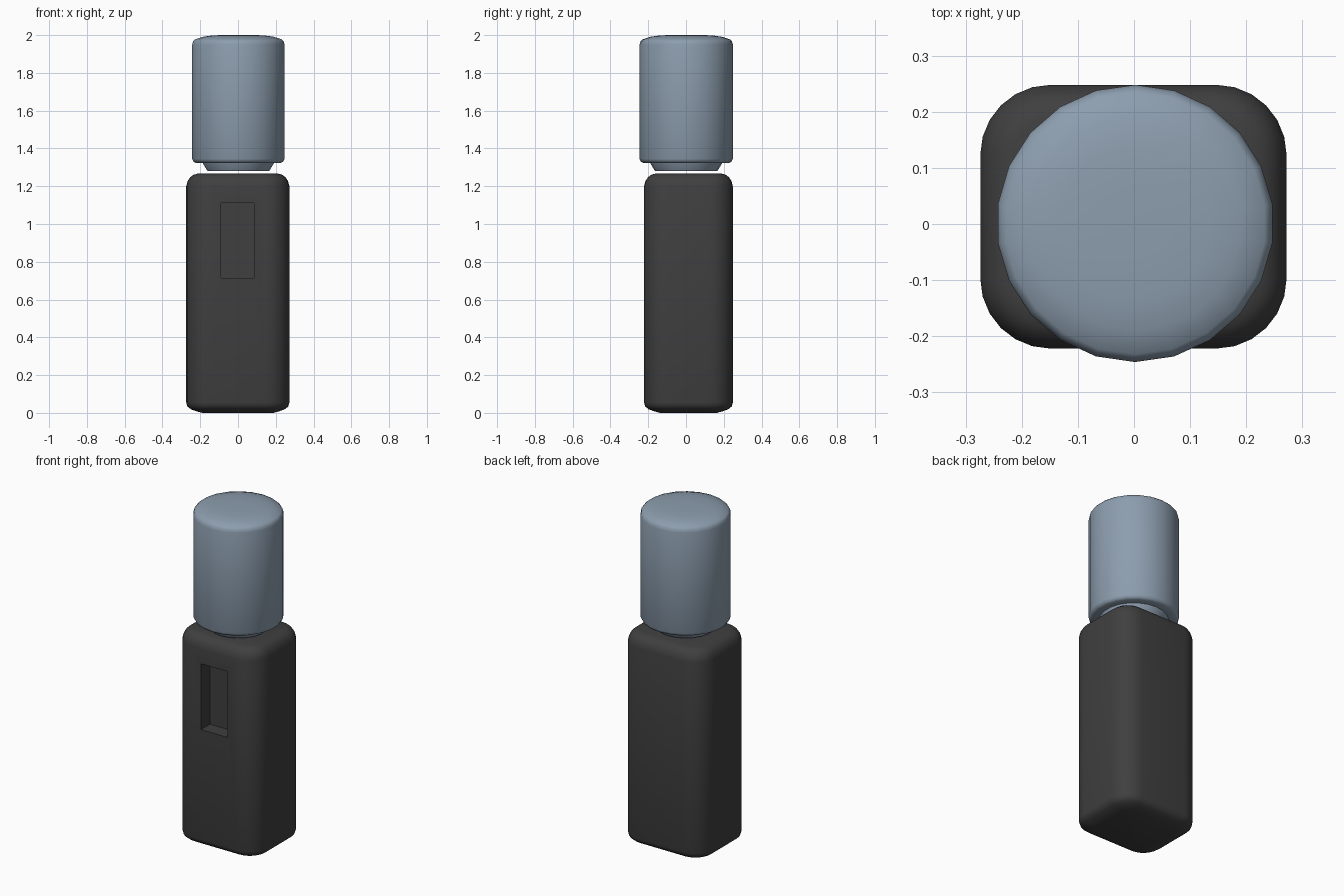
import bpy, bmesh, math

if "Cube" in bpy.data.objects:
    bpy.data.objects.remove(bpy.data.objects["Cube"])


def material(name, color):
    m = bpy.data.materials.new(name)
    m.diffuse_color = (*color, 1)
    m.use_nodes = True
    m.node_tree.nodes["Principled BSDF"].inputs["Base Color"].default_value = m.diffuse_color
    return m


def finish(bm, name, mat, angle):
    bmesh.ops.recalc_face_normals(bm, faces=bm.faces)
    me = bpy.data.meshes.new(name)
    bm.to_mesh(me)
    bm.free()
    ob = bpy.data.objects.new(name, me)
    bpy.context.collection.objects.link(ob)
    me.materials.append(mat)
    bpy.ops.object.select_all(action='DESELECT')
    ob.select_set(True)
    bpy.context.view_layer.objects.active = ob
    bpy.ops.object.shade_smooth_by_angle(angle=math.radians(angle))
    return ob


def loft(bm, rings):
    """Skin a stack of equal rings and cap both ends."""
    loops = [[bm.verts.new(p) for p in r] for r in rings]
    for a, b in zip(loops, loops[1:]):
        for i in range(len(a)):
            j = (i + 1) % len(a)
            bm.faces.new((a[i], a[j], b[j], b[i]))
    bm.faces.new(loops[0][::-1])
    bm.faces.new(loops[-1])
    return loops


def rounded_rect(inset, z, steps=6):
    hx, hy, r, cx, cy = 0.273, 0.235, 0.125, -0.001, 0.013
    pts = []
    for k, (sx, sy) in enumerate(((1, 1), (-1, 1), (-1, -1), (1, -1))):
        for s in range(steps + 1):
            a = (k + s / steps) * math.pi / 2
            pts.append((cx + sx * (hx - r) + (r - inset) * math.cos(a),
                        cy + sy * (hy - r) + (r - inset) * math.sin(a), z))
    return pts


charcoal = material("charcoal plastic", (0.05, 0.05, 0.05))
blue_grey = material("blue grey bottle", (0.265, 0.34, 0.425))

# Cabinet: rounded box with softened top and bottom
bm = bmesh.new()
loft(bm, [rounded_rect(i, z) for i, z in (
    (0.085, 0.0), (0.055, 0.008), (0.025, 0.019), (0.006, 0.034), (0.0, 0.055),
    (0.0, 1.20), (0.007, 1.227), (0.02, 1.247), (0.037, 1.26), (0.06, 1.267))])

# Tap niche: replace the big front panel by a frame and a recess
bm.normal_update()
panel = max((f for f in bm.faces if f.normal.y < -0.99), key=lambda f: f.calc_area())
outer = sorted(panel.verts, key=lambda v: (v.co.z > 0.6, v.co.x))
outer = [outer[0], outer[1], outer[3], outer[2]]
y = outer[0].co.y
bm.faces.remove(panel)
corners = ((-0.09, 0.715), (0.086, 0.715), (0.086, 1.11), (-0.09, 1.11))
rim = [bm.verts.new((x, y, z)) for x, z in corners]
back = [bm.verts.new((x, y + 0.085, z)) for x, z in corners]
for a, b in ((outer, rim), (rim, back)):
    for i in range(4):
        j = (i + 1) % 4
        bm.faces.new((a[i], a[j], b[j], b[i]))
bm.faces.new(back)
finish(bm, "cabinet", charcoal, 40)

# Water bottle: lathe with neck underneath and a softly domed top
bm = bmesh.new()
profile = ((0.165, 1.28), (0.188, 1.318), (0.19, 1.324), (0.228, 1.324),
           (0.24, 1.33), (0.247, 1.345), (0.247, 1.95), (0.242, 1.968),
           (0.233, 1.977), (0.19, 1.991), (0.135, 1.999), (0.05, 2.0))
N = 22
loft(bm, [[(0.002 + r * math.sin(2 * math.pi * k / N),
            0.001 - r * math.cos(2 * math.pi * k / N), z) for k in range(N)]
          for r, z in profile])
finish(bm, "water_bottle", blue_grey, 40)
